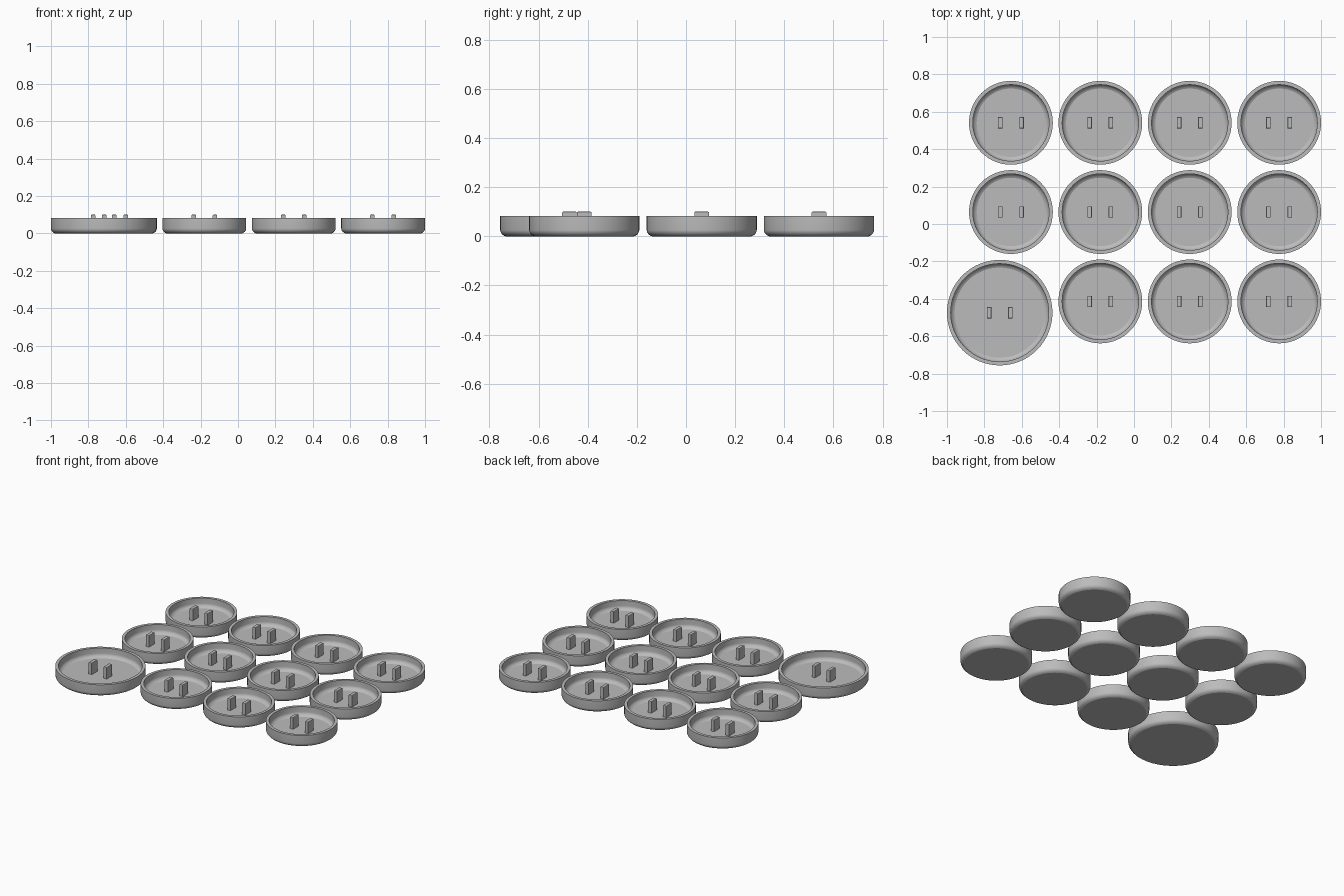
import bpy, bmesh, math
from mathutils import Matrix

cube = bpy.data.objects.get("Cube")
if cube:
    bpy.data.objects.remove(cube, do_unlink=True)

grey = bpy.data.materials.new("plain_grey")
grey.use_nodes = True
colour = (0.5, 0.5, 0.5, 1)
grey.diffuse_color = colour
grey.node_tree.nodes["Principled BSDF"].inputs["Base Color"].default_value = colour

SIDES = 64
RIM = 0.082      # height of the rim
WALL = 0.02      # thickness of wall and floor
POST_TOP = 0.1


def curved_edge(radius, base, reach=0.021, drop=0.026, steps=5):
    """Profile points from the flat base up to the vertical wall."""
    end = math.radians(65)
    points = []
    for i in range(steps + 1):
        a = end * (1 - i / steps)
        points.append((radius - reach * (1 - math.cos(a)) / (1 - math.cos(end)),
                       base + drop * (1 - math.sin(a) / math.sin(end))))
    return points


def add_object(name, bm, location):
    mesh = bpy.data.meshes.new(name)
    bm.to_mesh(mesh)
    bm.free()
    mesh.materials.append(grey)
    obj = bpy.data.objects.new(name, mesh)
    obj.location = location
    bpy.context.collection.objects.link(obj)
    return obj


def add_dish(name, x, y, radius):
    # Outer shell up to the rim, then down the inside to the floor
    outer = curved_edge(radius, 0) + [(radius, RIM)]
    inner = [(radius - WALL, RIM)] + curved_edge(radius - WALL, WALL)[::-1]
    bm = bmesh.new()
    rings = []
    for r, z in outer + inner:
        angles = [math.tau * i / SIDES for i in range(SIDES)]
        rings.append([bm.verts.new((r * math.cos(a), r * math.sin(a), z)) for a in angles])
    for low, high in zip(rings, rings[1:]):
        for i in range(SIDES):
            j = (i + 1) % SIDES
            bm.faces.new((low[i], low[j], high[j], high[i]))
    bm.faces.new(rings[0][::-1])
    bm.faces.new(rings[-1])
    bmesh.ops.recalc_face_normals(bm, faces=bm.faces)
    dish = add_object(name, bm, (x, y, 0))
    bpy.ops.object.select_all(action='DESELECT')
    dish.select_set(True)
    bpy.context.view_layer.objects.active = dish
    bpy.ops.object.shade_smooth_by_angle(angle=math.radians(24))


def add_post(name, x, y):
    # Thin upright tab with slightly bevelled top edges
    bottom = WALL - 0.005
    height = POST_TOP - bottom
    bm = bmesh.new()
    bmesh.ops.create_cube(bm, size=1, matrix=Matrix.Diagonal((0.024, 0.06, height, 1)))
    top = [e for e in bm.edges if all(v.co.z > 0 for v in e.verts)]
    bmesh.ops.bevel(bm, geom=top, offset=0.004, segments=2, profile=0.5, affect='EDGES')
    add_object(name, bm, (x, y, bottom + height / 2))


# Four columns and three rows of caps, the front right one larger
columns = (-0.658, -0.18, 0.298, 0.776)
rows = (-0.414, 0.064, 0.541)
for r, y in enumerate(rows):
    for c, x in enumerate(columns):
        label = f"cap_{r + 1}_{c + 1}"
        radius, cx, cy = 0.224, x, y
        if r == 0 and c == 0:
            label, radius, cx, cy = "large_cap", 0.282, -0.718, -0.474
        add_dish(label, cx, cy, radius)
        for side, sign in (("left", 1), ("right", -1)):
            add_post(f"{label}_{side}_post", cx + sign * 0.057, cy)
